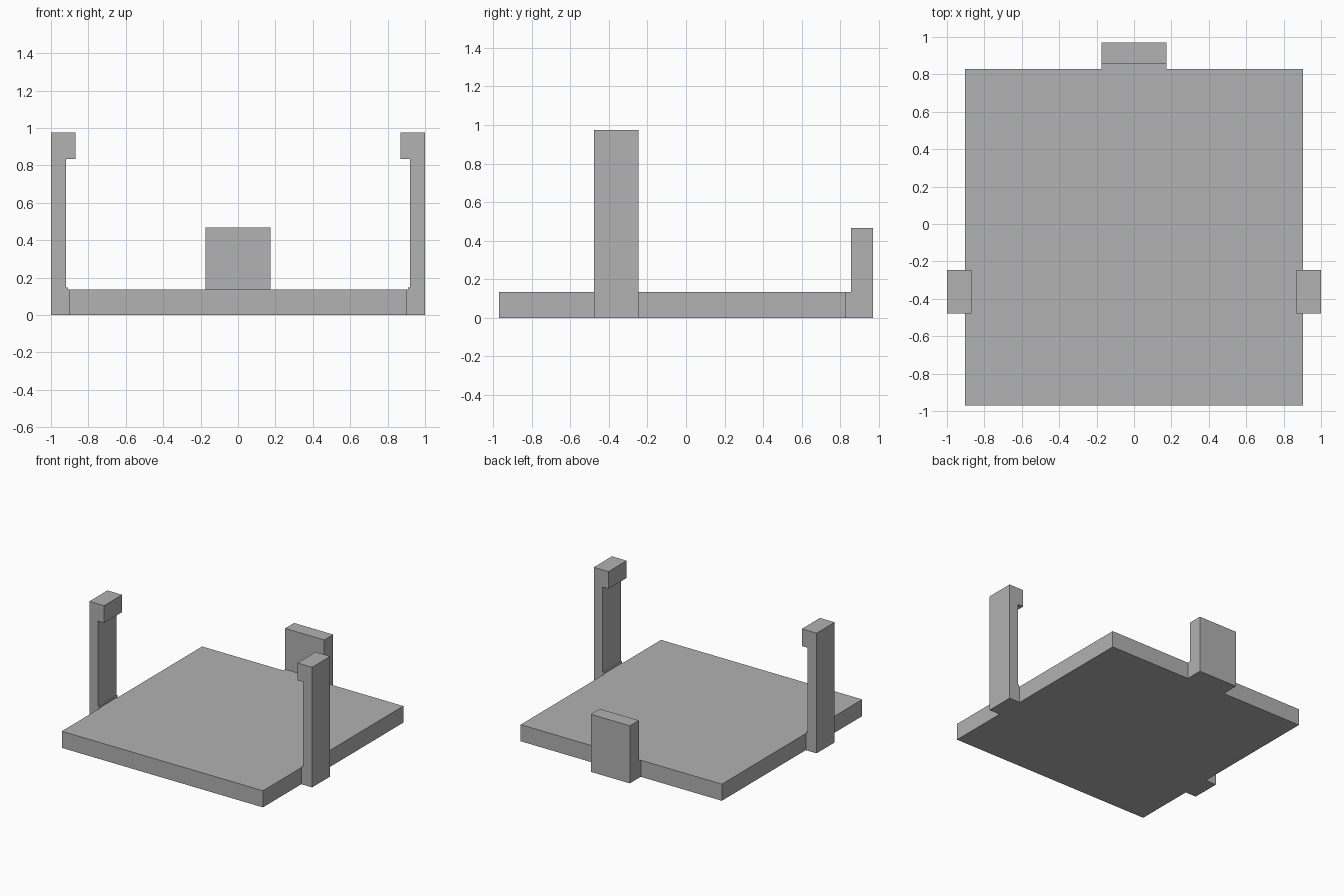
import bpy
import bmesh
from mathutils import Vector

cube = bpy.data.objects.get("Cube")
if cube:
    bpy.data.objects.remove(cube, do_unlink=True)

grey = bpy.data.materials.new("plain grey")
grey.use_nodes = True
colour = (0.445, 0.445, 0.445, 1)
grey.diffuse_color = colour
grey.node_tree.nodes["Principled BSDF"].inputs["Base Color"].default_value = colour


def extrude_profile(name, points, direction):
    """Extrude a closed flat outline along a direction into a solid part."""
    bm = bmesh.new()
    face = bm.faces.new([bm.verts.new(p) for p in points])
    result = bmesh.ops.extrude_face_region(bm, geom=[face], use_keep_orig=True)
    moved = [v for v in result["geom"] if isinstance(v, bmesh.types.BMVert)]
    bmesh.ops.translate(bm, verts=moved, vec=Vector(direction))
    bmesh.ops.recalc_face_normals(bm, faces=bm.faces[:])
    mesh = bpy.data.meshes.new(name)
    bm.to_mesh(mesh)
    bm.free()
    mesh.materials.append(grey)
    obj = bpy.data.objects.new(name, mesh)
    bpy.context.collection.objects.link(obj)
    return obj


# Shared dimensions
half_width, front, back = 0.903, -0.97, 0.83
thick = 0.135

# Flat base plate
extrude_profile("base_plate",
                [(-half_width, front, 0), (half_width, front, 0),
                 (half_width, back, 0), (-half_width, back, 0)],
                (0, 0, thick))

# Side clips: foot with a small ledge, thin arm and inward hook
clip = [(half_width, 0), (1, 0), (1, 0.975), (0.868, 0.975), (0.868, 0.835),
        (0.92, 0.835), (0.92, 0.148), (half_width + 0.005, 0.148),
        (half_width + 0.005, thick), (half_width, thick)]
for side, name in ((1, "left_clip"), (-1, "right_clip")):
    extrude_profile(name, [(side * x, -0.478, z) for x, z in clip],
                    (0, 0.232, 0))

# Back stop: foot against the plate and an upright set behind it
stop = [(back, 0), (0.97, 0), (0.97, 0.467), (0.855, 0.467),
        (0.855, thick), (back, thick)]
extrude_profile("back_stop", [(-0.175, y, z) for y, z in stop], (0.35, 0, 0))
